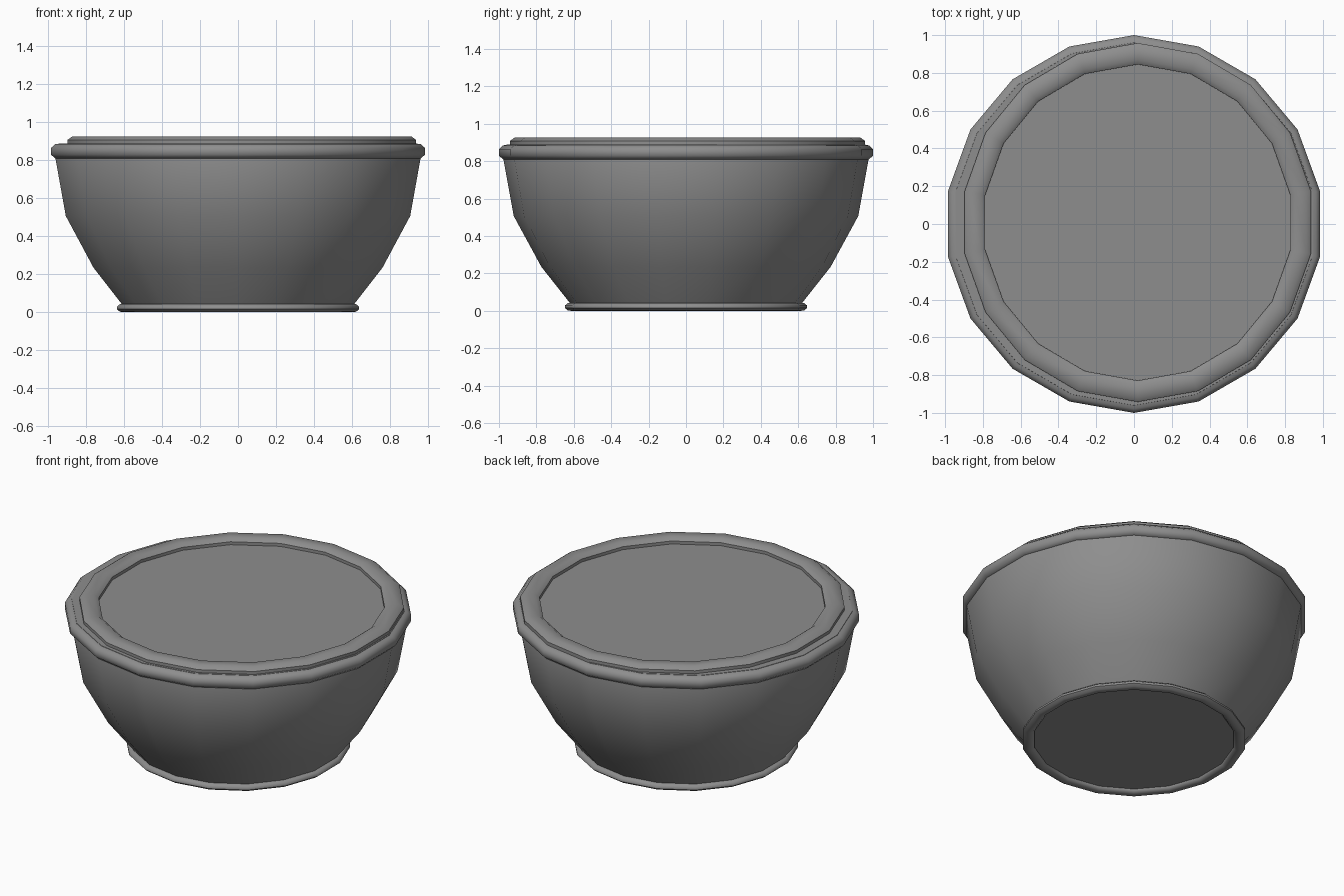
import bpy, bmesh, math

if "Cube" in bpy.data.objects:
    bpy.data.objects.remove(bpy.data.objects["Cube"])

SIDES = 18

grey = bpy.data.materials.new("stone_grey")
grey.diffuse_color = (0.27, 0.27, 0.27, 1)
grey.use_nodes = True
grey.node_tree.nodes["Principled BSDF"].inputs["Base Color"].default_value = grey.diffuse_color


def lathe(name, profile, offset=(0, 0), x_scale=1.0, capped=False, closed=False, angle=50):
    """Revolve (radius, z) points, listed bottom to top on the outside, into an 18-sided part."""
    bm = bmesh.new()
    rings = []
    for r, z in profile:
        ring = []
        for i in range(SIDES):
            a = math.pi / 2 + 2 * math.pi * i / SIDES
            ring.append(bm.verts.new((offset[0] + r * x_scale * math.cos(a),
                                      offset[1] + r * math.sin(a), z)))
        rings.append(ring)
    pairs = list(zip(rings, rings[1:]))
    if closed:
        pairs.append((rings[-1], rings[0]))
    for lo, hi in pairs:
        for i in range(SIDES):
            j = (i + 1) % SIDES
            bm.faces.new((lo[i], lo[j], hi[j], hi[i]))
    if capped:
        bm.faces.new(rings[0][::-1])
        bm.faces.new(rings[-1])
    mesh = bpy.data.meshes.new(name)
    bm.to_mesh(mesh)
    bm.free()
    obj = bpy.data.objects.new(name, mesh)
    bpy.context.collection.objects.link(obj)
    mesh.materials.append(grey)
    bpy.ops.object.select_all(action='DESELECT')
    obj.select_set(True)
    bpy.context.view_layer.objects.active = obj
    bpy.ops.object.shade_smooth_by_angle(angle=math.radians(angle))
    return obj


# closed bowl: flat underside and flat top
lathe("bowl_body", [(0.607, 0.022), (0.623, 0.045), (0.773, 0.235), (0.921, 0.507),
                    (0.978, 0.82), (0.96, 0.889)], capped=True, angle=30)

# rounded rim band around the mouth
lathe("bowl_rim", [(0.95, 0.81), (0.978, 0.81), (1.0, 0.83), (1.0, 0.865),
                   (0.978, 0.885), (0.95, 0.888)], closed=True)

# rounded foot ring around the recessed underside
lathe("foot_ring", [(0.595, 0.003), (0.612, 0.0), (0.632, 0.003), (0.648, 0.016),
                    (0.648, 0.028), (0.632, 0.042), (0.595, 0.042), (0.581, 0.028),
                    (0.581, 0.016)], closed=True)

# raised rounded ring on the top, slightly off centre
lathe("top_ring", [(0.95, 0.87), (0.95, 0.908), (0.925, 0.926), (0.862, 0.926),
                   (0.837, 0.908), (0.837, 0.87)], offset=(0.02, 0.008),
      x_scale=0.98, closed=True)
